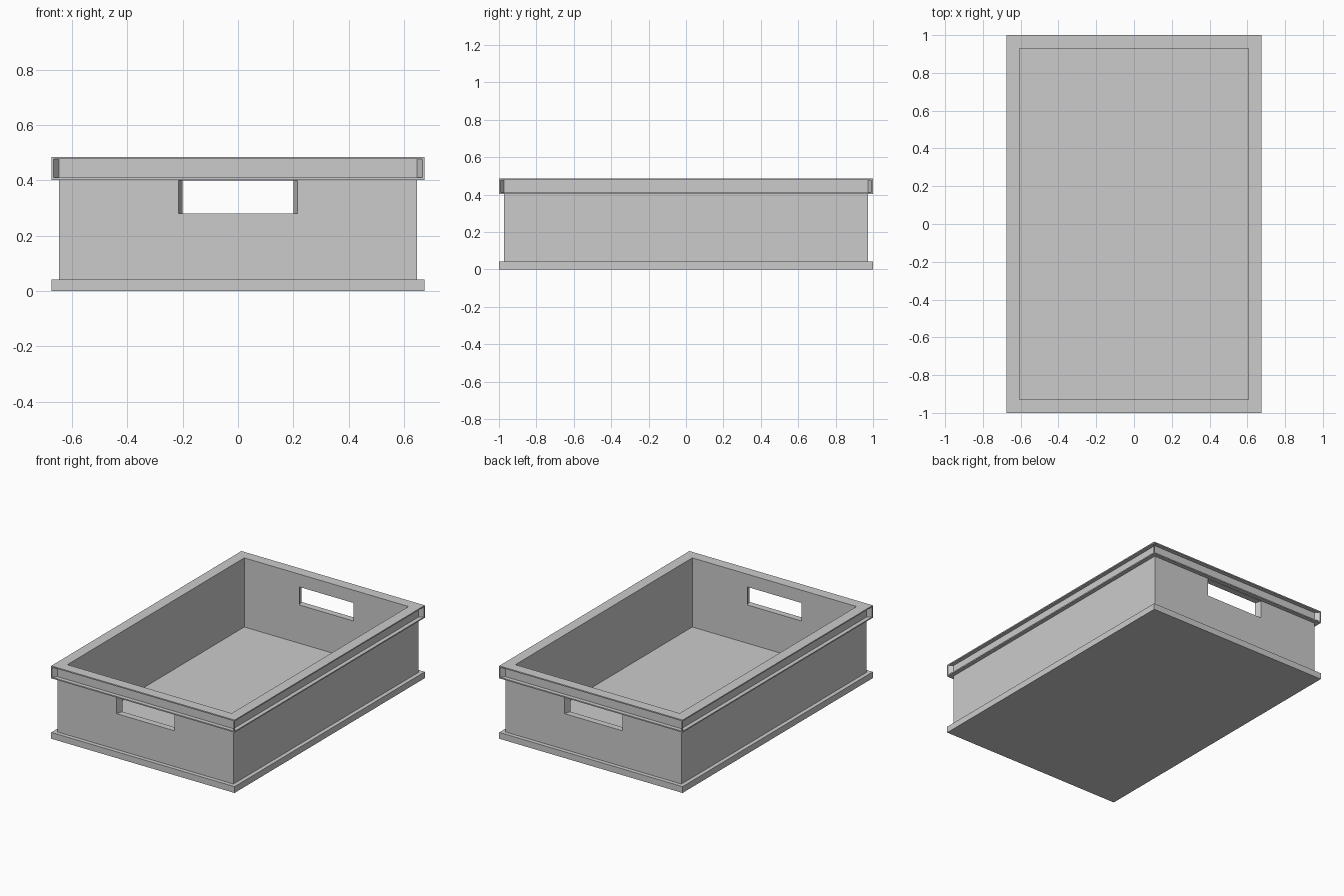
import bpy, bmesh

if "Cube" in bpy.data.objects:
    bpy.data.objects.remove(bpy.data.objects["Cube"])

HX, HY = 0.675, 1.0      # outer half sizes
STEP, WALL = 0.027, 0.07  # wall set-back, inner wall offset from the rim edge


def make(name, bm):
    bmesh.ops.recalc_face_normals(bm, faces=bm.faces)
    me = bpy.data.meshes.new(name)
    bm.to_mesh(me)
    bm.free()
    ob = bpy.data.objects.new(name, me)
    bpy.context.collection.objects.link(ob)
    return ob


def loft(name, loops):
    """Join equal-sized vertex loops with quads and cap both ends."""
    bm = bmesh.new()
    rings = [[bm.verts.new(p) for p in loop] for loop in loops]
    n = len(rings[0])
    for a, b in zip(rings, rings[1:]):
        for i in range(n):
            j = (i + 1) % n
            bm.faces.new((a[i], a[j], b[j], b[i]))
    bm.faces.new(rings[0])
    bm.faces.new(rings[-1])
    return make(name, bm)


def rect(inset, z):
    x, y = HX - inset, HY - inset
    return [(-x, -y, z), (x, -y, z), (x, y, z), (-x, y, z)]


# crate shell: base ledge, wall, channelled rim, interior
profile = [(0, 0), (0, 0.042), (STEP, 0.042), (STEP, 0.402), (0, 0.402),
           (0, 0.41), (STEP, 0.41), (STEP, 0.477), (0, 0.477), (0, 0.485),
           (WALL, 0.485), (WALL, 0.025)]
crate = loft("crate_shell", [rect(i, z) for i, z in profile])

# tapered handle openings in the two short walls
for side, label in ((-1, "front"), (1, "back")):
    loops = []
    for y, hw in ((1.02, 0.231), (0.88, 0.183)):
        loops.append([(-hw, side * y, 0.28), (hw, side * y, 0.28),
                      (hw, side * y, 0.40), (-hw, side * y, 0.40)])
    cutter = loft(label + "_handle_cutter", loops)
    cutter.hide_render = True
    mod = crate.modifiers.new(label + "_handle", 'BOOLEAN')
    mod.operation = 'DIFFERENCE'
    mod.solver = 'EXACT'
    mod.object = cutter
    bpy.context.view_layer.objects.active = crate
    bpy.ops.object.modifier_apply(modifier=mod.name)
    bpy.data.objects.remove(cutter)

# diagonal webs closing the rim channel at each corner
T = 0.007
for sx, nx in ((-1, "left"), (1, "right")):
    for sy, ny in ((-1, "front"), (1, "back")):
        x0, y0, x1, y1 = HX - STEP, HY - STEP, HX, HY
        plan = [(x0, y0 - T), (x0, y0), (x0 - T, y0), (x1 - T, y1), (x1, y1), (x1, y1 - T)]
        plan = [(x0, y0), (x1 - T, y1), (x1, y1), (x1, y1 - T)]
        loft(f"{ny}_{nx}_rim_web",
             [[(sx * x, sy * y, z) for x, y in plan] for z in (0.41, 0.477)])
